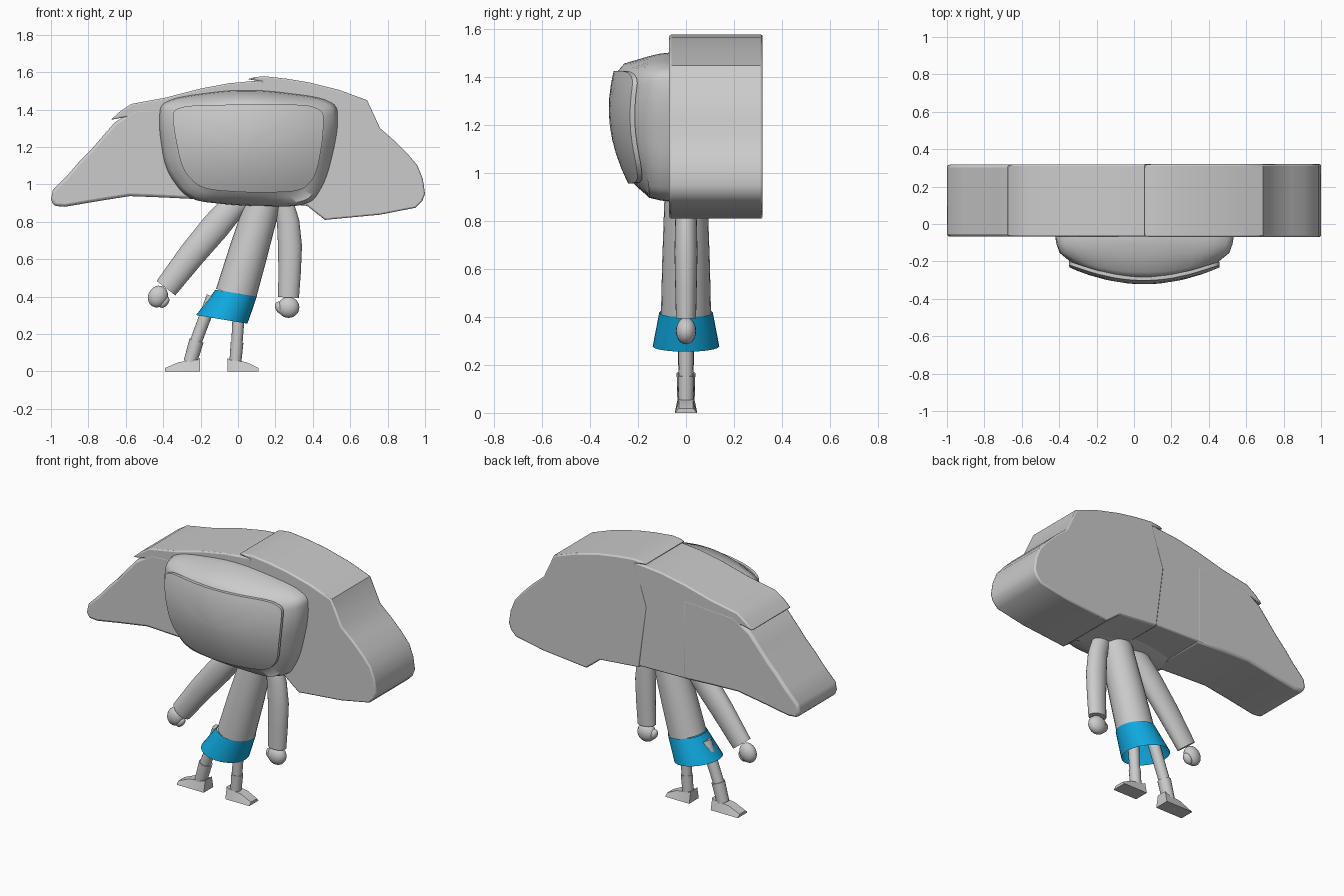
import bpy, bmesh, math
from mathutils import Vector

if "Cube" in bpy.data.objects:
    bpy.data.objects.remove(bpy.data.objects["Cube"])


def material(name, rgb):
    m = bpy.data.materials.new(name)
    m.diffuse_color = (*rgb, 1)
    m.use_nodes = True
    m.node_tree.nodes["Principled BSDF"].inputs["Base Color"].default_value = m.diffuse_color
    return m


GREY = material("light grey", (0.6, 0.6, 0.6))
BLUE = material("bright blue", (0.005, 0.40, 0.75))


def finish(name, bm, mat=GREY, angle=40):
    bmesh.ops.recalc_face_normals(bm, faces=bm.faces)
    me = bpy.data.meshes.new(name)
    bm.to_mesh(me)
    bm.free()
    me.materials.append(mat)
    me.shade_smooth()
    me.set_sharp_from_angle(angle=math.radians(angle))
    ob = bpy.data.objects.new(name, me)
    bpy.context.collection.objects.link(ob)
    return ob


def loft(name, rings, mat=GREY, caps=True, angle=40):
    """Skin a list of equal-length point rings."""
    bm = bmesh.new()
    vs = [[bm.verts.new(p) for p in r] for r in rings]
    n = len(rings[0])
    for a, b in zip(vs, vs[1:]):
        for i in range(n):
            j = (i + 1) % n
            bm.faces.new((a[i], a[j], b[j], b[i]))
    if caps:
        bm.faces.new(vs[0])
        bm.faces.new(vs[-1])
    return finish(name, bm, mat, angle)


def tube(name, path, squash=1.0, mat=GREY, caps=True, normal=None, n=24):
    """Round tube along (x, z, radius) points lying in the y = 0 plane."""
    rings = []
    for i, (x, z, r) in enumerate(path):
        a, b = path[max(i - 1, 0)], path[min(i + 1, len(path) - 1)]
        t = normal or Vector((b[0] - a[0], 0, b[1] - a[1])).normalized()
        side = Vector((t[2], 0, -t[0])).normalized()
        rings.append([Vector((x, 0, z)) + side * r * math.cos(k * math.tau / n)
                      + Vector((0, r * squash * math.sin(k * math.tau / n), 0))
                      for k in range(n)])
    return loft(name, rings, mat, caps)


def prism(name, pts, y0, y1, bevel):
    """Extrude an (x, z) outline along y with softened rims."""
    ob = loft(name, [[(x, y, z) for x, z in pts] for y in (y0, y1)])
    mod = ob.modifiers.new("soft rim", 'BEVEL')
    mod.width, mod.segments, mod.limit_method = bevel, 2, 'ANGLE'
    mod.angle_limit = math.radians(60)
    return ob


def rounded(pts, times=3):
    """Corner-cutting subdivision of a closed outline."""
    for _ in range(times):
        out = []
        for (ax, az), (bx, bz) in zip(pts, pts[1:] + pts[:1]):
            out += [(ax * .8 + bx * .2, az * .8 + bz * .2),
                    (ax * .2 + bx * .8, az * .2 + bz * .8)]
        pts = out
    return pts


def ball(name, c, r, tilt=0):
    bm = bmesh.new()
    bmesh.ops.create_uvsphere(bm, u_segments=20, v_segments=12, radius=1)
    ca, sa = math.cos(tilt), math.sin(tilt)
    for v in bm.verts:
        x, y, z = v.co.x * r[0], v.co.y * r[1], v.co.z * r[2]
        v.co = (c[0] + x * ca - z * sa, c[1] + y, c[2] + x * sa + z * ca)
    return finish(name, bm)


# Hair: three overlapping thick slabs
prism("hair_left", [
    (-1, .92), (-.99, .97), (-.91, 1.05), (-.85, 1.12), (-.79, 1.18), (-.73, 1.25),
    (-.66, 1.33), (-.55, 1.40), (-.2, 1.42), (-.2, .92), (-.4, .93), (-.58, .937),
    (-.75, .91), (-.925, .88), (-.985, .885)], -.068, .318, .015)
prism("hair_middle", [
    (-.68, 1.345), (-.63, 1.39), (-.57, 1.43), (-.39, 1.463), (-.2, 1.512), (-.05, 1.54),
    (.12, 1.556), (.3, 1.5), (.3, .915), (-.25, .925), (-.42, 1.25), (-.6, 1.36)],
    -.067, .317, .008)
prism("hair_right", [
    (.05, 1.562), (.09, 1.573), (.14, 1.578), (.26, 1.565), (.38, 1.545), (.54, 1.505),
    (.69, 1.45), (.76, 1.30), (.84, 1.23), (.91, 1.16), (.96, 1.10), (.988, 1.03), (1, .95),
    (.985, .91), (.95, .875), (.76, .838), (.465, .81), (.42, .845), (.37, .885),
    (.1, .91), (.05, 1.3), (.13, 1.55)], -.07, .32, .01)


# Head and face plate share one curved front
CX, CZ = .055, 1.2


def front(x, z):
    return -.322 + .56 * (x - CX) ** 2 + .83 * (z - 1.27) ** 2


def scaled(pts, s, cz=CZ):
    return [(CX + (x - CX) * s, cz + (z - cz) * s) for x, z in pts]


head = rounded([(-.425, 1.32), (-.41, 1.455), (.04, 1.515), (.53, 1.455), (.535, 1.29),
                (.475, 1.03), (.385, .88), (.01, .885), (-.27, .915), (-.39, 1.08)])
rings = [[(x, y, z) for x, z in scaled(head, s)]
         for y, s in ((.12, .88), (.05, .97), (-.07, 1), (-.11, .985), (-.155, .95))]
rings += [[(x, front(x, z) + o, z) for x, z in scaled(head, s)]
          for s, o in ((.85, .035), (.75, .018), (.5, .012), (.25, .012), (.05, .012))]
loft("head", rings, angle=60)

plate = rounded([(-.345, 1.30), (-.35, 1.42), (.05, 1.428), (.46, 1.425), (.455, 1.25),
                 (.42, 1.05), (.34, .96), (.05, .955), (-.2, .975), (-.3, 1.08)])
rings = [[(x, front(x, z), z) for x, z in scaled(plate, s)]
         for s in (.05, .25, .5, .75, .9, 1)]
rings += [[(x, y + .02, z) for x, y, z in rings[-1]]]
rings += [[(x, front(x, z) + .02, z) for x, z in scaled(plate, s)]
          for s in (.75, .5, .25, .05)]
loft("face_plate", rings)

# Torso and open skirt
tube("torso", [(-.012, .41, .11), (.05, .62, .105), (.13, .89, .095), (.145, .95, .09)],
     squash=.95)
tube("skirt", [(-.01, .418, .112), (-.047, .35, .125), (-.087, .278, .139)], mat=BLUE,
     caps=False, normal=Vector((.165, 0, .986)), n=32)

# Arms with sleeves
tube("left_arm", [(.05, .94, .06), (-.02, .89, .07), (-.12, .775, .077), (-.25, .62, .072),
                  (-.385, .445, .063)], squash=.75)
tube("right_arm", [(.2, .95, .05), (.245, .89, .055), (.268, .8, .06), (.278, .67, .064),
                   (.276, .53, .06), (.27, .395, .056)], squash=.75)

# Hands
ball("left_hand", (-.428, 0, .40), (.052, .04, .06), -.5)
ball("left_thumb", (-.395, 0, .37), (.022, .025, .035), -.7)
ball("right_hand", (.27, 0, .342), (.058, .042, .056))
ball("right_thumb", (.225, 0, .34), (.025, .025, .035), .5)

# Legs: thin upper part and slightly wider sock
tube("left_leg", [(-.135, .40, .034), (-.225, .16, .032)], n=16)
tube("left_sock", [(-.222, .165, .039), (-.255, .05, .036)], n=16)
tube("right_leg", [(.01, .40, .034), (-.006, .15, .03)], n=16)
tube("right_sock", [(-.005, .155, .034), (-.014, .05, .032)], n=16)


# Wedge shoes pointing outward, given by heel x and direction
def shoe(name, heel, d, length):
    prof = ((0, .072, .032), (.075, .062, .032), (.6, .05, .03), (1, .018, .03))
    rings = [[(heel + d * length * t, -.047, 0), (heel + d * length * t, .047, 0),
              (heel + d * length * t, w, h), (heel + d * length * t, -w, h)]
             for t, h, w in prof]
    loft(name, rings, angle=30)


shoe("left_shoe", -.203, -1, .187)
shoe("right_shoe", -.055, 1, .165)
